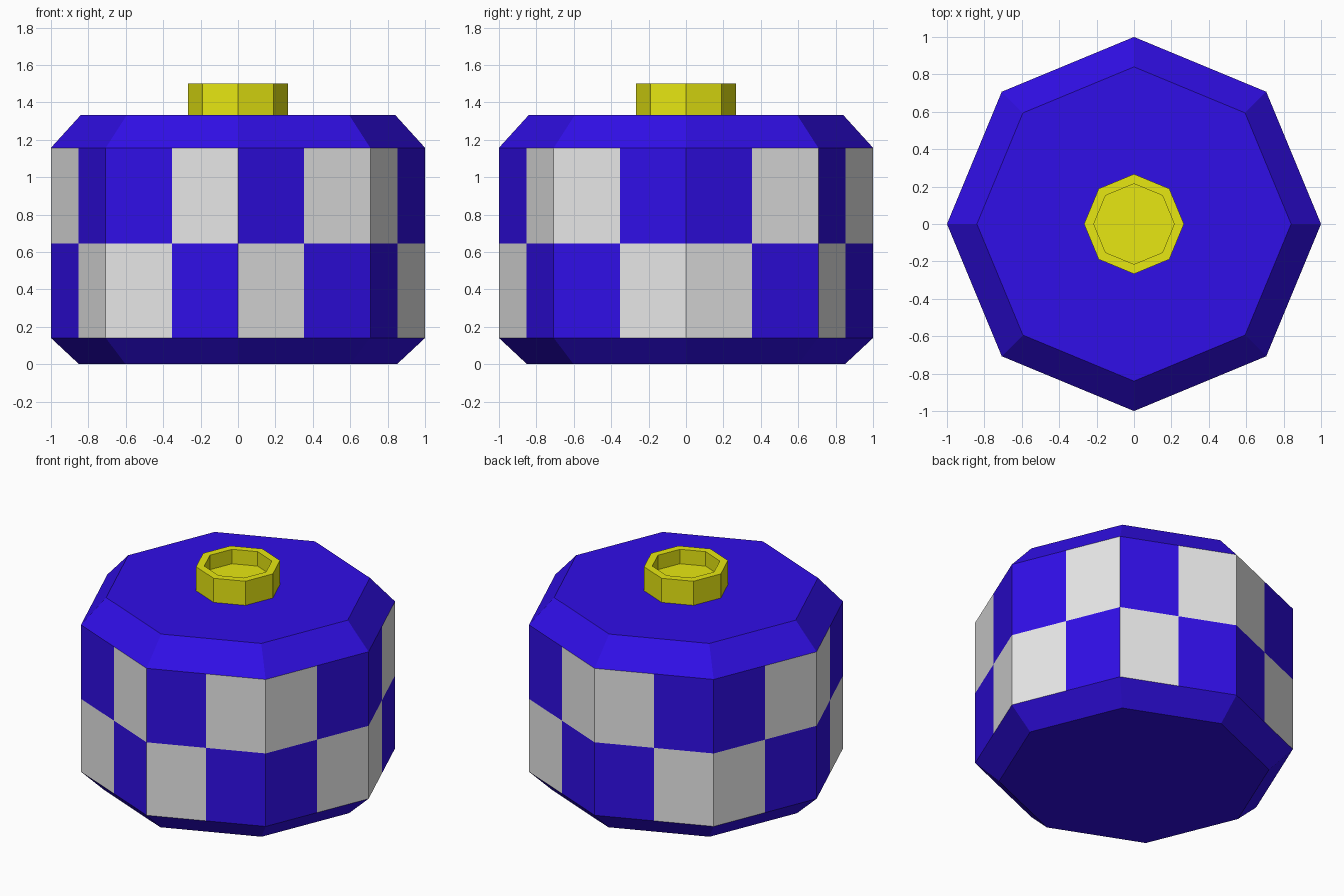
import bpy
import bmesh
from math import cos, sin, pi

cube = bpy.data.objects.get("Cube")
if cube:
    bpy.data.objects.remove(cube, do_unlink=True)


def material(name, colour):
    m = bpy.data.materials.new(name)
    m.use_nodes = True
    m.diffuse_color = colour
    m.node_tree.nodes["Principled BSDF"].inputs["Base Color"].default_value = colour
    return m


blue = material("deep blue", (0.03, 0.0044, 0.8, 1))
white = material("white", (0.8, 0.8, 0.8, 1))
yellow = material("yellow", (0.8, 0.8, 0.006, 1))

SIDES = 8


def octagon(radius, halved=False):
    """Corner points of the octagon, optionally with edge midpoints."""
    corners = [(radius * cos(2 * pi * i / SIDES), radius * sin(2 * pi * i / SIDES))
               for i in range(SIDES)]
    if not halved:
        return corners
    points = []
    for i, (x, y) in enumerate(corners):
        nx, ny = corners[(i + 1) % SIDES]
        points += [(x, y), ((x + nx) / 2, (y + ny) / 2)]
    return points


def lathe(name, profile, materials, cap_start=False, cap_end=False, halved=False, rule=None):
    """Skin octagonal rings along a (radius, height) profile, upward on the outside."""
    bm = bmesh.new()
    rings = [[bm.verts.new((x, y, z)) for x, y in octagon(r, halved)] for r, z in profile]
    for row, (low, high) in enumerate(zip(rings, rings[1:])):
        for col in range(len(low)):
            nxt = (col + 1) % len(low)
            face = bm.faces.new((low[col], low[nxt], high[nxt], high[col]))
            if rule:
                face.material_index = rule(row, col)
    if cap_start:
        bm.faces.new(rings[0][::-1])
    if cap_end:
        bm.faces.new(rings[-1])
    mesh = bpy.data.meshes.new(name)
    bm.to_mesh(mesh)
    bm.free()
    for m in materials:
        mesh.materials.append(m)
    ob = bpy.data.objects.new(name, mesh)
    bpy.context.collection.objects.link(ob)
    return ob


# Checkered wall: two squares per side and two rows; some sides swap the order
SWAPPED_SIDES = {2, 4, 7}


def checker(row, col):
    swapped = col // 2 in SWAPPED_SIDES
    return (row + col + 1 + swapped) % 2


lathe("checkered_wall", [(1, 0.14), (1, 0.645), (1, 1.157)], [blue, white],
      halved=True, rule=checker)

# Bevelled base and lid
lathe("base", [(0.85, 0), (1, 0.14)], [blue], cap_start=True)
lathe("lid", [(1, 1.157), (0.84, 1.333)], [blue], cap_end=True)

# Hollow knob with a recessed floor
lathe("knob", [(0.267, 1.333), (0.267, 1.5), (0.215, 1.5), (0.215, 1.4)], [yellow],
      cap_end=True)
